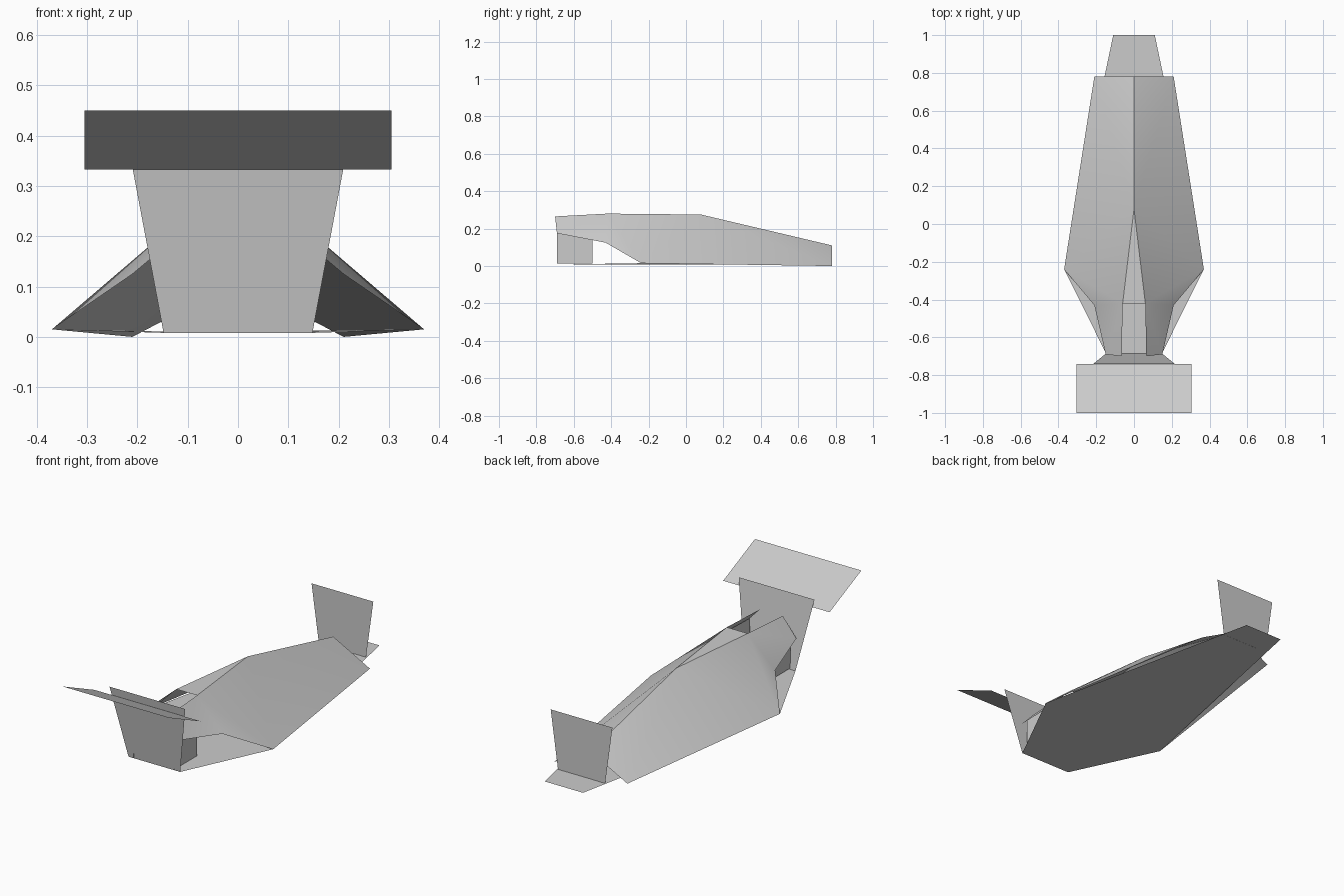
import bpy

cube = bpy.data.objects.get("Cube")
if cube:
    bpy.data.objects.remove(cube, do_unlink=True)

grey = bpy.data.materials.new("light_grey")
grey.use_nodes = True
colour = (0.6, 0.6, 0.6, 1)
grey.diffuse_color = colour
grey.node_tree.nodes["Principled BSDF"].inputs["Base Color"].default_value = colour


def sheet(name, points, faces=None, mirror=False):
    """Thin panel from corner points, optionally mirrored to the other side."""
    mesh = bpy.data.meshes.new(name)
    mesh.from_pydata(points, [], faces or [range(len(points))])
    mesh.materials.append(grey)
    obj = bpy.data.objects.new(name, mesh)
    bpy.context.collection.objects.link(obj)
    if mirror:
        mod = obj.modifiers.new("mirror", "MIRROR")
        mod.use_mirror_merge = False
    return obj


def symmetric(name, half):
    """Panel whose outline is a right-hand chain closed by its reflection."""
    return sheet(name, half + [(-x, y, z) for x, y, z in reversed(half)])


# Flat floor, reaching out behind the shell as a tail
symmetric("floor", [(0.148, -0.685, 0.008), (0.37, -0.24, 0.015), (0.11, 1, 0.01)])

# Nose plate, leaning forward, and the wing above it
symmetric("nose_plate", [(0.148, -0.685, 0.008), (0.217, -0.742, 0.374)])
symmetric("front_wing", [(0.305, -1, 0.45), (0.305, -0.74, 0.333)])

# Upright fin on the tail
symmetric("tail_fin", [(0.177, 0.855, 0.31), (0.135, 0.855, 0.01)])

# Body shell: ridge, opening edge, then lower rim back to the stern
ridge_back, ridge_front = (0, 0.78, 0.11), (0, 0.08, 0.275)
opening_back, opening_front = (0.06, -0.42, 0.28), (0.065, -0.70, 0.265)
rim = [(0.15, -0.69, 0.175), (0.21, -0.43, 0.125), (0.37, -0.24, 0.015), (0.21, 0.78, 0)]
shell = sheet(
    "body_shell",
    [ridge_back, ridge_front, opening_back, opening_front] + rim,
    [(0, 1, 7), (1, 6, 7), (1, 2, 6), (2, 5, 6), (2, 3, 4, 5)],
    mirror=True,
)
shell.data.shade_smooth()

# Deck between the shell halves
sheet("deck", [ridge_front, (-0.06, -0.42, 0.28), opening_back])

# Struts holding the shell's front above the floor
sheet(
    "front_strut",
    [(0.115, -0.69, 0.012), (0.115, -0.5, 0.012), (0.115, -0.5, 0.215), (0.115, -0.69, 0.21)],
    mirror=True,
)
